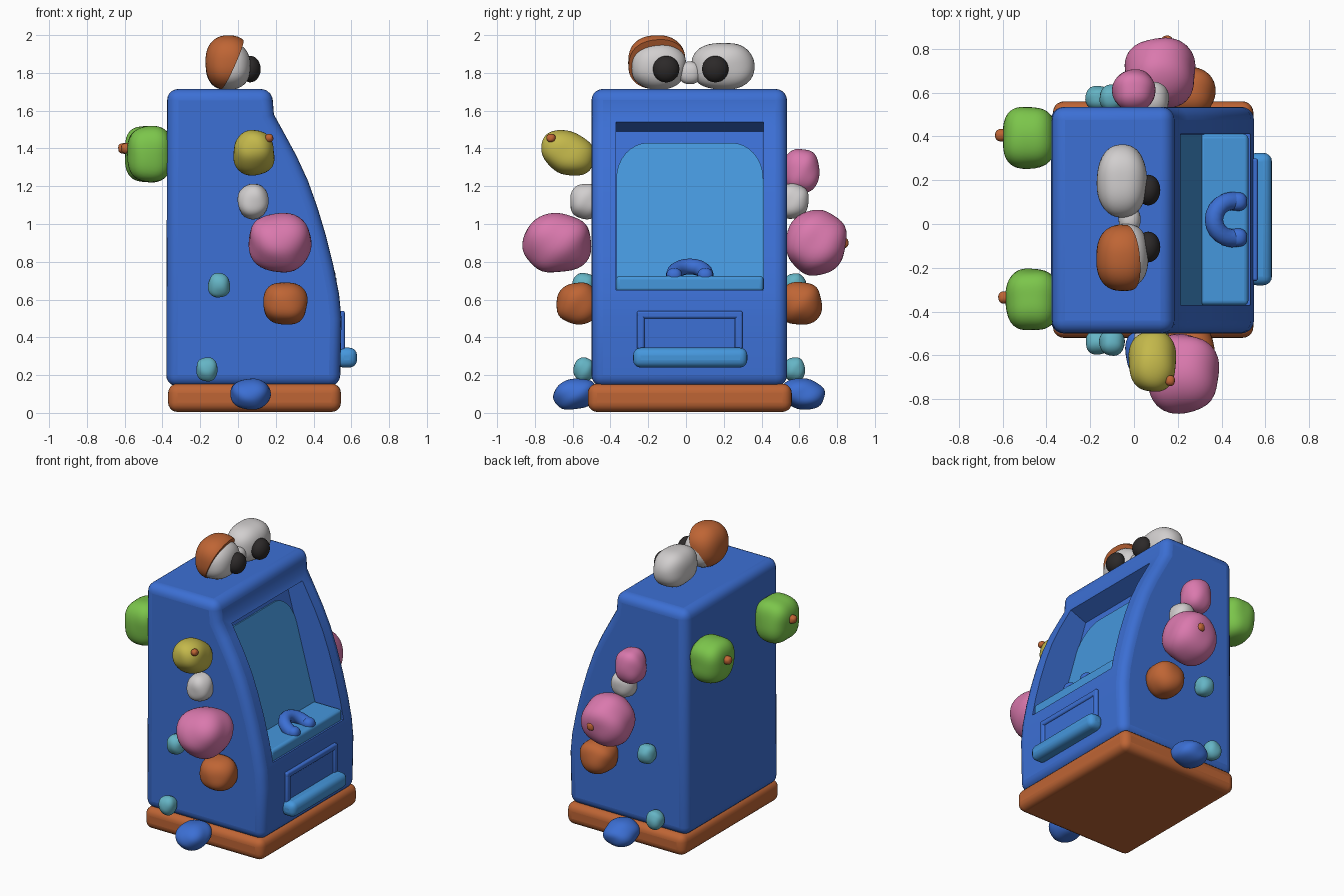
import bpy, bmesh, math
from mathutils import Vector

if "Cube" in bpy.data.objects:
    bpy.data.objects.remove(bpy.data.objects["Cube"], do_unlink=True)


def colour(name, *rgb):
    m = bpy.data.materials.new(name)
    m.use_nodes = True
    m.diffuse_color = (*rgb, 1)
    bsdf = m.node_tree.nodes["Principled BSDF"]
    bsdf.inputs["Base Color"].default_value = (*rgb, 1)
    bsdf.inputs["Roughness"].default_value = 0.6
    return m


BLUE = colour("blue", 0.045, 0.16, 0.66)
SKY = colour("light blue", 0.06, 0.31, 0.72)
ORANGE = colour("burnt orange", 0.52, 0.13, 0.035)
PINK = colour("pink", 0.7, 0.19, 0.42)
GREEN = colour("green", 0.2, 0.56, 0.07)
YELLOW = colour("yellow", 0.55, 0.48, 0.07)
WHITE = colour("off white", 0.64, 0.62, 0.62)
BLACK = colour("black", 0.025, 0.022, 0.022)
TEAL = colour("teal", 0.13, 0.46, 0.56)


def finish(bm, name, mat):
    bmesh.ops.recalc_face_normals(bm, faces=bm.faces)
    mesh = bpy.data.meshes.new(name)
    bm.to_mesh(mesh)
    bm.free()
    mesh.materials.append(mat)
    ob = bpy.data.objects.new(name, mesh)
    bpy.context.collection.objects.link(ob)
    return ob


def smooth(ob, angle=40):
    bpy.ops.object.select_all(action="DESELECT")
    ob.select_set(True)
    bpy.context.view_layer.objects.active = ob
    bpy.ops.object.shade_smooth_by_angle(angle=math.radians(angle))


def bevel(ob, width, segments=4):
    mod = ob.modifiers.new("round", "BEVEL")
    mod.width, mod.segments = width, segments
    mod.limit_method, mod.angle_limit = "ANGLE", math.radians(42)
    mod.use_clamp_overlap = False


def solid(name, points, push, mat):
    """Outline extruded along a vector."""
    bm = bmesh.new()
    face = bm.faces.new([bm.verts.new(p) for p in points])
    out = bmesh.ops.extrude_face_region(bm, geom=[face], use_keep_orig=True)
    bmesh.ops.translate(bm, vec=push, verts=[v for v in out["geom"] if isinstance(v, bmesh.types.BMVert)])
    return finish(bm, name, mat)


def slab(name, x, y, z, mat, width, segments=4):
    pts = [(x[0], y[0], z[0]), (x[1], y[0], z[0]), (x[1], y[0], z[1]), (x[0], y[0], z[1])]
    ob = solid(name, pts, (0, y[1] - y[0], 0), mat)
    bevel(ob, width, segments)
    smooth(ob)
    return ob


def blob(name, centre, radii, mat, lump=0.02, power=2.3, cut=None, shear=0):
    """Slightly boxy, hand-moulded ball; cut is an optional plane (point, normal)."""
    bm = bmesh.new()
    bmesh.ops.create_icosphere(bm, subdivisions=4, radius=1)
    seed = sum(centre) * 7
    for v in bm.verts:
        d = v.co.normalized()
        r = sum(abs(c) ** power for c in d) ** (-1 / power)
        r *= 1 + lump * (math.sin(4 * d.x + 3 * d.z + seed) + math.sin(5 * d.y - 4 * d.z + 2 * seed))
        v.co = Vector(d[i] * r * radii[i] for i in range(3))
        v.co.z += shear * v.co.y
        v.co += Vector(centre)
    if cut:
        geom = bm.verts[:] + bm.edges[:] + bm.faces[:]
        bmesh.ops.bisect_plane(bm, geom=geom, plane_co=cut[0], plane_no=cut[1], clear_outer=True)
        bmesh.ops.holes_fill(bm, edges=[e for e in bm.edges if e.is_boundary])
    ob = finish(bm, name, mat)
    smooth(ob, 60)
    return ob


# Cabinet with a bowed front
front = [(0.19, 1.58), (0.245, 1.48), (0.31, 1.36), (0.37, 1.23), (0.42, 1.09), (0.465, 0.94),
         (0.505, 0.78), (0.535, 0.63), (0.548, 0.5), (0.54, 0.14)]
outline = [(-0.38, 0.14), (-0.375, 1.715), (0.18, 1.715)] + front
cabinet = solid("cabinet", [(x, -0.5, z) for x, z in outline], (0, 1.035, 0), BLUE)
bevel(cabinet, 0.06, 5)

# Screen recess
niche = [(0.8, 0.65), (0.32, 0.65), (0.09, 1.49), (0.215, 1.54), (0.8, 1.54)]
cutter = solid("recess_cutter", [(x, -0.37, z) for x, z in niche], (0, 0.78, 0), BLUE)
cutter.hide_render = True
cut = cabinet.modifiers.new("recess", "BOOLEAN")
cut.object, cut.operation, cut.solver = cutter, "DIFFERENCE", "EXACT"
smooth(cabinet)
for mod in list(cabinet.modifiers):
    if mod.type in {"BEVEL", "BOOLEAN"}:
        bpy.ops.object.modifier_apply(modifier=mod.name)
bpy.data.objects.remove(cutter, do_unlink=True)


# Leaning screen with rounded upper corners
def wall(y, z):
    return (0.32 - (z - 0.65) * 0.274, y, z)


screen = [wall(-0.369, 0.65), wall(0.409, 0.65)]
for side in (1, -1):
    arc = [wall(0.02 + side * (0.22 + 0.169 * math.cos(a)), 1.24 + 0.19 * math.sin(a))
           for a in [i * math.pi / 16 for i in range(9)]]
    screen += arc if side == 1 else arc[::-1]
solid("screen", screen, (0.009, 0, 0), SKY)

# Control shelf with a curved grip
slab("control_shelf", (0.3, 0.522), (-0.37, 0.41), (0.64, 0.725), SKY, 0.02)
curve = bpy.data.curves.new("control_grip", "CURVE")
curve.dimensions = "3D"
curve.bevel_depth, curve.bevel_resolution, curve.use_fill_caps = 0.042, 4, True
path = curve.splines.new("POLY")
path.points.add(12)
for i, p in enumerate(path.points):
    a = math.radians(-105 + i * 17.5)
    p.co = (0.45 - 0.085 * math.cos(a), 0.02 + 0.085 * math.sin(a), 0.73 + 0.045 * math.cos(a), 1)
curve.materials.append(BLUE)
bpy.context.collection.objects.link(bpy.data.objects.new("control_grip", curve))
for end in (-1, 1):
    blob("grip_end", (0.475, 0.02 + end * 0.082, 0.725), (0.042, 0.042, 0.042), BLUE, 0)

# Dispenser hatch, its raised border and lip
slab("hatch", (0.52, 0.556), (-0.22, 0.26), (0.3, 0.51), BLUE, 0.006, 2)
slab("hatch_top", (0.52, 0.566), (-0.26, 0.3), (0.5, 0.54), BLUE, 0.012)
for y in (-0.26, 0.26):
    slab("hatch_side", (0.52, 0.566), (y, y + 0.04), (0.3, 0.54), BLUE, 0.012)
slab("hatch_lip", (0.52, 0.63), (-0.28, 0.325), (0.24, 0.345), SKY, 0.04)

# Plinth
slab("plinth", (-0.37, 0.545), (-0.52, 0.56), (0.005, 0.155), ORANGE, 0.05, 5)

# Mirrored side pieces: feet, round bumps, pale links
for side, base in ((-1, -0.5), (1, 0.535)):
    def out(x, d, z):
        return (x, base + side * d, z)
    tag = "left_" if side == 1 else "right_"
    blob(tag + "foot", out(0.065, 0.085, 0.1), (0.105, 0.115, 0.08), BLUE, 0.025, shear=-side * 0.1)
    blob(tag + "orange_bump", out(0.25, 0.07, 0.58), (0.118, 0.115, 0.112), ORANGE)
    blob(tag + "upper_teal_dot", out(-0.1, 0.04, 0.675), (0.058, 0.06, 0.065), TEAL)
    blob(tag + "lower_teal_dot", out(-0.165, 0.04, 0.23), (0.056, 0.055, 0.063), TEAL)
    blob(tag + "pale_link", out(0.08, 0.03, 1.12), (0.08, 0.085, 0.092), WHITE)

# Right fruits
blob("right_pink_fruit", (0.22, -0.68, 0.9), (0.165, 0.18, 0.155), PINK, 0.025)
blob("right_pink_stem", (0.28, -0.81, 0.925), (0.035, 0.03, 0.035), ORANGE)
blob("yellow_fruit", (0.085, -0.625, 1.375), (0.108, 0.14, 0.115), YELLOW, 0.02, shear=-0.2)
blob("yellow_stem", (0.165, -0.715, 1.455), (0.022, 0.024, 0.022), ORANGE)

# Left fruits
blob("left_pink_fruit", (0.12, 0.69, 0.9), (0.16, 0.16, 0.168), PINK, 0.025)
blob("left_pink_stem", (0.15, 0.835, 0.9), (0.028, 0.025, 0.028), ORANGE)
blob("small_pink_fruit", (0, 0.61, 1.28), (0.098, 0.095, 0.118), PINK)

# Back fruits
for tag, y, x in (("left", 0.395, -0.48), ("right", -0.345, -0.465)):
    blob(tag + "_green_fruit", (x, y, 1.37), (0.12, 0.14, 0.148), GREEN, 0.015, 2.8)
    blob(tag + "_green_stem", (x - 0.125, y + 0.01, 1.4), (0.03, 0.028, 0.028), ORANGE)

# Eyes, bridge, pupils and the half-closed lid
blob("left_eye", (-0.055, 0.195, 1.835), (0.115, 0.165, 0.125), WHITE, 0.01, 2.4)
blob("right_eye", (-0.045, -0.145, 1.835), (0.11, 0.145, 0.122), WHITE, 0.01, 2.4)
blob("eye_bridge", (-0.02, 0.02, 1.8), (0.05, 0.06, 0.06), WHITE, 0)
blob("left_pupil", (0.065, 0.155, 1.82), (0.055, 0.07, 0.07), BLACK, 0, 2)
blob("right_pupil", (0.065, -0.105, 1.82), (0.055, 0.07, 0.07), BLACK, 0, 2)
blob("eyelid", (-0.05, -0.155, 1.855), (0.122, 0.152, 0.143), ORANGE, 0.005, 2.4,
     cut=((-0.03, -0.15, 1.85), (1, 0.12, -0.45)))
